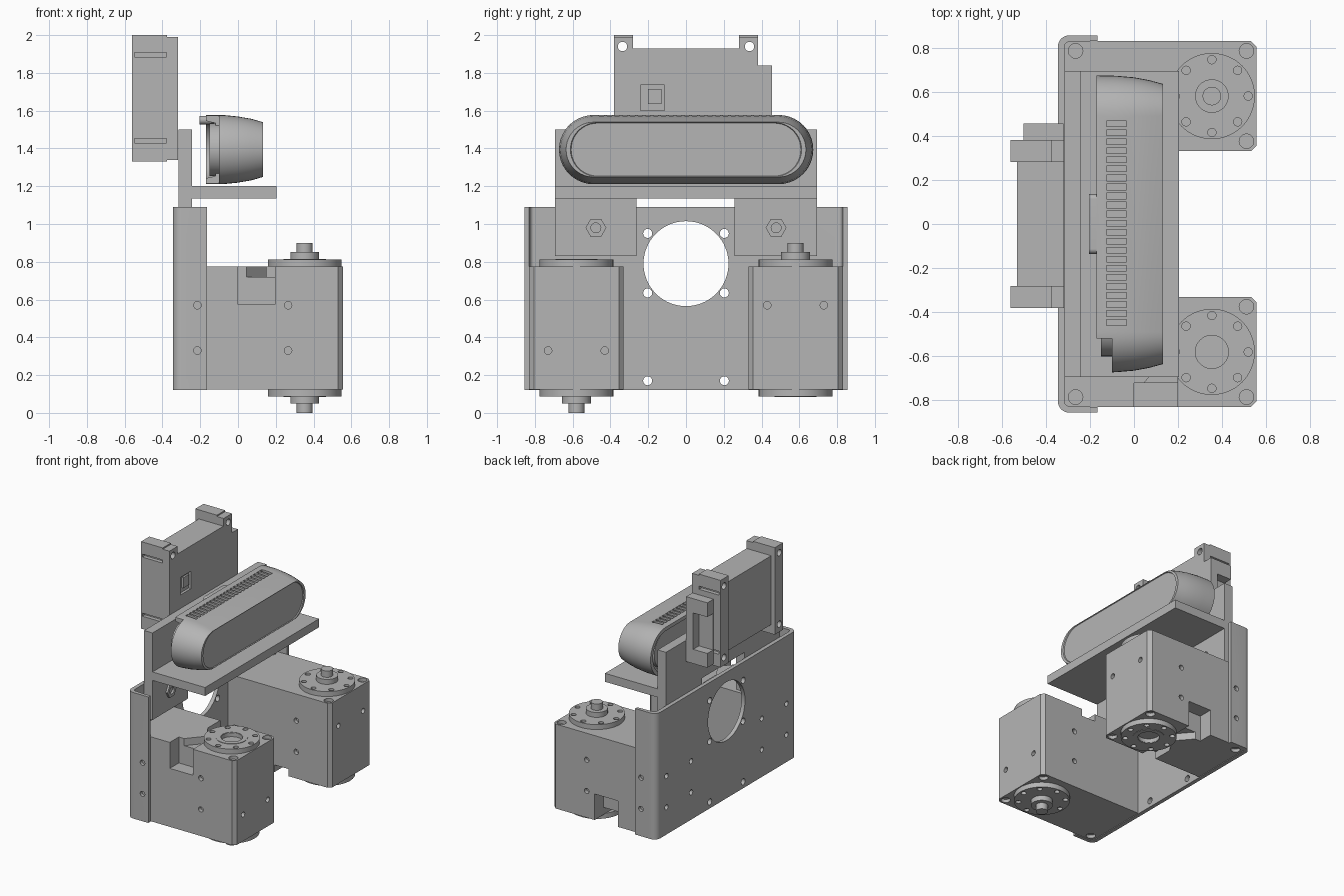
import bpy, bmesh, math
from mathutils import Vector, Matrix

if "Cube" in bpy.data.objects:
    bpy.data.objects.remove(bpy.data.objects["Cube"])

grey = bpy.data.materials.new("plain grey")
grey.use_nodes = True
grey.diffuse_color = (0.46, 0.46, 0.46, 1)
grey.node_tree.nodes["Principled BSDF"].inputs["Base Color"].default_value = (0.46, 0.46, 0.46, 1)


# --- helpers: each shape adds itself to a bmesh ---
def box(bm, x, y, z):
    m = Matrix.Translation(((x[0] + x[1]) / 2, (y[0] + y[1]) / 2, (z[0] + z[1]) / 2))
    m = m @ Matrix.Diagonal((x[1] - x[0], y[1] - y[0], z[1] - z[0], 1))
    bmesh.ops.create_cube(bm, size=1, matrix=m)


def cyl(bm, axis, centre, r, length, sides=32):
    turn = {"x": Matrix.Rotation(math.pi / 2, 4, "Y"),
            "y": Matrix.Rotation(math.pi / 2, 4, "X"), "z": Matrix()}[axis]
    bmesh.ops.create_cone(bm, cap_ends=True, segments=sides, radius1=r, radius2=r,
                          depth=length, matrix=Matrix.Translation(centre) @ turn)


def prism(bm, outline, z0, z1):
    face = bm.faces.new([bm.verts.new((x, y, z0)) for x, y in outline])
    top = bmesh.ops.extrude_face_region(bm, geom=[face])["geom"]
    bmesh.ops.translate(bm, vec=(0, 0, z1 - z0),
                        verts=[v for v in top if isinstance(v, bmesh.types.BMVert)])


def stadium(x, half_y, r, zc, n=20):
    pts = []
    for side in (1, -1):
        for i in range(n + 1):
            a = math.pi * (i / n - 0.5)
            pts.append(Vector((x, side * (half_y - r + r * math.cos(a)), zc + side * r * math.sin(a))))
    return pts


def loft(bm, rings):
    loops = [[bm.verts.new(p) for p in ring] for ring in rings]
    for a, b in zip(loops, loops[1:]):
        for i in range(len(a)):
            j = (i + 1) % len(a)
            bm.faces.new((a[i], a[j], b[j], b[i]))
    bm.faces.new(loops[0])
    bm.faces.new(loops[-1])


def make(name, bm):
    bmesh.ops.recalc_face_normals(bm, faces=bm.faces)
    mesh = bpy.data.meshes.new(name)
    bm.to_mesh(mesh)
    bm.free()
    mesh.materials.append(grey)
    ob = bpy.data.objects.new(name, mesh)
    bpy.context.collection.objects.link(ob)
    return ob


def select(ob):
    bpy.ops.object.select_all(action="DESELECT")
    ob.select_set(True)
    bpy.context.view_layer.objects.active = ob


def cut(ob, bm):
    cutter = make("cutter", bm)
    cutter.hide_render = True
    mod = ob.modifiers.new("cut", "BOOLEAN")
    mod.operation, mod.solver, mod.object = "DIFFERENCE", "EXACT", cutter
    select(ob)
    bpy.ops.object.modifier_apply(modifier="cut")
    bpy.data.objects.remove(cutter)


def smooth(ob):
    select(ob)
    bpy.ops.object.shade_smooth_by_angle(angle=math.radians(30))
    return ob


new = bmesh.new

# --- servo body, front one; the rear one is the same turned over ---
bm = new()
c = 0.025
prism(bm, [(-0.315, -0.83), (0.555 - c, -0.83), (0.555, -0.83 + c), (0.555, -0.33 - c),
           (0.555 - c, -0.33), (-0.315, -0.33)], 0.125, 0.775)
body = make("front_servo_body", bm)
bm = new()
box(bm, (0, 0.197), (-0.9, -0.72), (0.575, 0.9))
cut(body, bm)
bm = new()
prism(bm, [(0.02, -0.75), (0.15, -0.6), (0.08, -0.48), (0.08, -0.3), (0.197, -0.3), (0.197, -0.75)], 0.72, 0.9)
cut(body, bm)
bm = new()
for z in (0.125, 0.775):
    for x, y in ((0.51, -0.785), (0.51, -0.375), (-0.265, -0.785)):
        cyl(bm, "z", (x, y, z), 0.033, 0.05, 20)
for z in (0.33, 0.57):
    for y in (-0.83, -0.33):
        cyl(bm, "y", (0.265, y, z), 0.02, 0.06, 16)
for y in (-0.73, -0.43):
    cyl(bm, "x", (0.555, y, 0.33), 0.02, 0.06, 16)
cut(body, bm)

# --- output discs with bolt circles ---
axis = (0.353, -0.58)


def disc(name, z0, z1, face):
    bm = new()
    cyl(bm, "z", (*axis, (z0 + z1) / 2), 0.195, z1 - z0, 64)
    ob = make(name, bm)
    bm = new()
    for i in range(8):
        a = i * math.pi / 4
        cyl(bm, "z", (axis[0] + 0.165 * math.cos(a), axis[1] + 0.165 * math.sin(a), face), 0.019, 0.04, 16)
    cut(ob, bm)
    return ob


bottom = disc("front_servo_lower_disc", 0.087, 0.126, 0.087)
top = disc("front_servo_upper_disc", 0.774, 0.813, 0.813)
bm = new()
cyl(bm, "z", (*axis, 0.813), 0.075, 0.06, 40)
cut(top, bm)
bm = new()
cyl(bm, "z", (*axis, 0.07), 0.076, 0.042, 40)
cyl(bm, "z", (*axis, 0.025), 0.042, 0.05, 32)
shaft = make("front_servo_shaft", bm)
bm = new()
cyl(bm, "z", (*axis, 0.811), 0.112, 0.01, 48)
ring = make("front_servo_ring", bm)
bm = new()
cyl(bm, "z", (*axis, 0.813), 0.078, 0.06, 40)
cut(ring, bm)
for ob in (body, bottom, top, shaft, ring):
    smooth(ob)
    twin = ob.copy()
    twin.data = ob.data.copy()
    twin.name = ob.name.replace("front", "rear")
    bpy.context.collection.objects.link(twin)
    twin.rotation_euler = (math.pi, 0, 0)
    twin.location = (0, 0, 0.9)

# --- U-shaped mounting bracket with rounded bends ---
half = []
for r, inner in ((0.05, False), (0.02, True)):
    arc = [(-0.295 - r * math.cos(a), 0.805 + r * math.sin(a)) for a in [i * math.pi / 16 for i in range(9)]]
    half.append(arc)
outer, inside = half
outline = outer + [(-0.165, 0.855), (-0.165, 0.83)] + inside[::-1]
outline = outline + [(x, -y) for x, y in outline[::-1]]
bm = new()
prism(bm, outline, 0.12, 1.09)
bracket = make("mounting_bracket", bm)
bm = new()
cyl(bm, "x", (-0.33, 0, 0.79), 0.225, 0.2, 64)
for s in (-1, 1):
    for z in (0.17, 0.635, 0.95):
        cyl(bm, "x", (-0.33, s * 0.203, z), 0.024, 0.2, 16)
    for z in (0.33, 0.57):
        cyl(bm, "y", (-0.215, s * 0.84, z), 0.02, 0.1, 16)
        for y in (0.43, 0.73):
            cyl(bm, "x", (-0.33, s * y, z), 0.02, 0.1, 16)
cut(bracket, bm)
smooth(bracket)

# --- camera shelf: upright with two legs and a flat shelf ---
bm = new()
box(bm, (-0.315, -0.243), (-0.693, 0.693), (0.83, 1.5))
shelf = make("camera_shelf", bm)
bm = new()
box(bm, (-0.4, 0), (-0.262, 0.258), (0.7, 1.135))
cut(shelf, bm)
bm = new()
box(bm, (-0.245, 0.205), (-0.693, 0.693), (1.135, 1.2))
make("shelf_plate", bm)
for s, side in ((-1, "front"), (1, "rear")):
    bm = new()
    cyl(bm, "x", (-0.238, s * 0.477, 0.98), 0.055, 0.02, 6)
    nut = make(side + "_hex_nut", bm)
    bm = new()
    cyl(bm, "x", (-0.228, s * 0.477, 0.98), 0.026, 0.03, 20)
    cut(nut, bm)

# --- camera housing: tapered capsule ---
zc = 1.394
bm = new()
loft(bm, [stadium(x, hy, hz, zc) for x, hy, hz in (
    (-0.12, 0.63, 0.145), (-0.17, 0.645, 0.155), (-0.17, 0.674, 0.183), (-0.08, 0.672, 0.183),
    (0.0, 0.665, 0.175), (0.07, 0.652, 0.163), (0.132, 0.635, 0.145),
    (0.132, 0.612, 0.143), (0.125, 0.608, 0.14))])
camera = make("camera_housing", bm)
bm = new()
box(bm, (-0.3, -0.1), (-0.8, -0.52), (1, 1.8))
for i in range(23):
    y = -0.447 + i * 0.041
    box(bm, (-0.125, -0.035), (y - 0.013, y + 0.013), (1.545, 1.62))
cut(camera, bm)
smooth(camera)
bm = new()
loft(bm, [stadium(x, 0.6, 0.14, zc) for x in (-0.15, -0.09)])
smooth(make("camera_back_panel", bm))
bm = new()
loft(bm, [stadium(x, 0.135, 0.022, 1.55) for x in (-0.203, -0.14)])
smooth(make("camera_rear_tab", bm))

# --- upper control box with four ears and a window ---
bm = new()
box(bm, (-0.53, -0.32), (-0.3, 0.3), (1.4, 1.93))
box(bm, (-0.5, -0.34), (-0.28, 0.28), (1.36, 1.89))
control = make("control_box", bm)
bm = new()
box(bm, (-0.34, -0.3), (-0.24, -0.115), (1.6, 1.735))
cut(control, bm)
bm = new()
box(bm, (-0.35, -0.325), (-0.2, -0.13), (1.635, 1.715))
make("box_socket", bm)
for s, side in ((-1, "front"), (1, "rear")):
    bm = new()
    y = (0.28, 0.38) if s > 0 else (-0.38, -0.28)
    box(bm, (-0.56, -0.375), y, (1.33, 2.0))
    end = make(side + "_box_end", bm)
    bm = new()
    box(bm, (-0.376, -0.318), y, (1.34, 1.99))
    cap = make(side + "_box_end_lip", bm)
    for part in (end, cap):
        bm = new()
        for z in (1.39, 1.94):
            cyl(bm, "x", (-0.45, s * 0.336, z), 0.025, 0.5, 20)
        for z in (1.44, 1.895):
            box(bm, (-0.548, -0.378), sorted((s * 0.35, s * 0.42)), (z - 0.012, z + 0.012))
        cut(part, bm)
        smooth(part)

# --- C-shaped cable guard on the box end ---
bm = new()
box(bm, (-0.5, -0.32), (0.378, 0.455), (1.34, 1.84))
guard = make("cable_guard", bm)
bm = new()
box(bm, (-0.6, -0.38), (0.385, 0.5), (1.45, 1.73))
cut(guard, bm)
